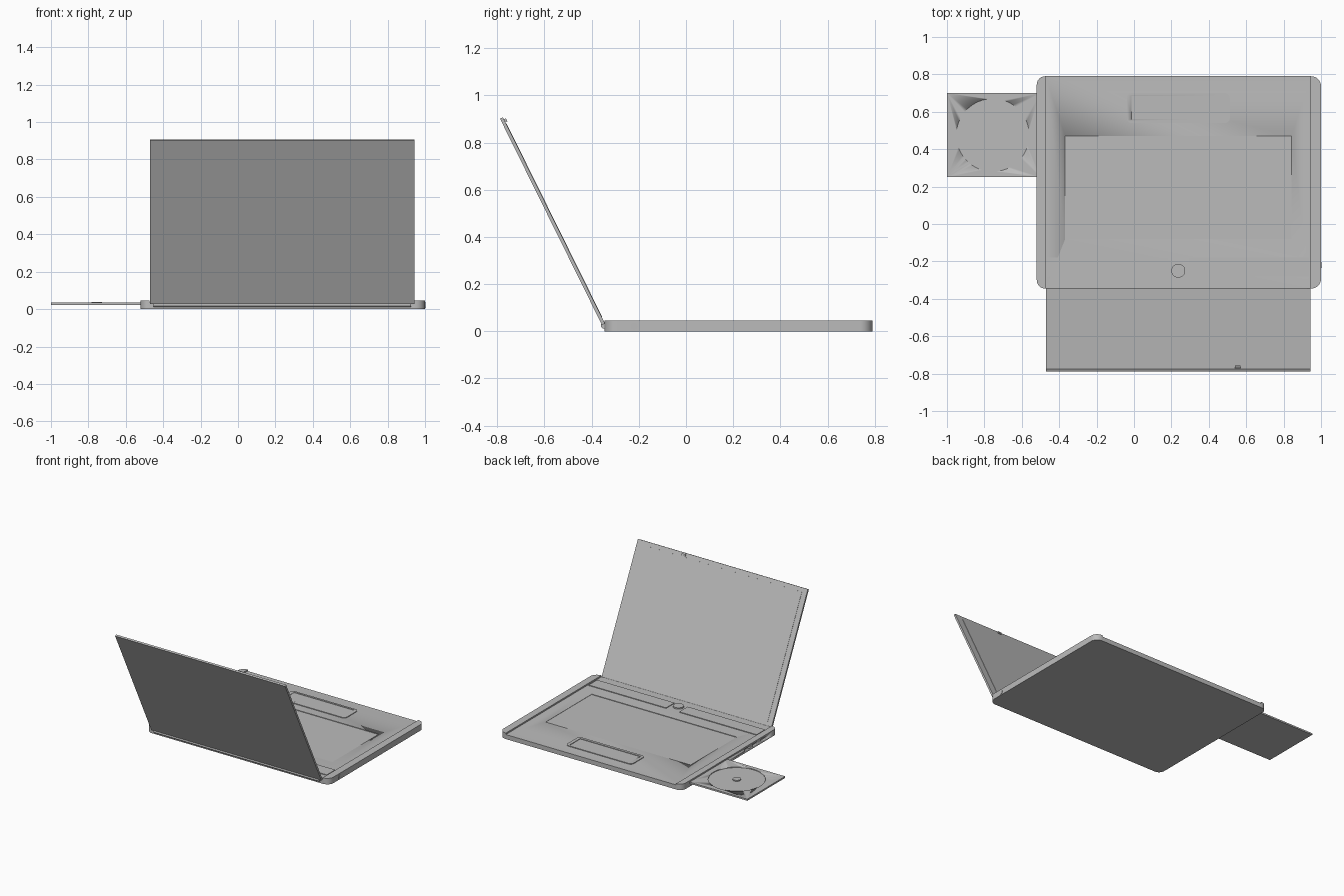
import bpy
import bmesh
import math
from mathutils import Matrix, Vector

cube = bpy.data.objects.get("Cube")
if cube:
    bpy.data.objects.remove(cube)

grey = bpy.data.materials.new("plain grey")
grey.use_nodes = True
grey.diffuse_color = (0.5, 0.5, 0.5, 1)
grey.node_tree.nodes["Principled BSDF"].inputs["Base Color"].default_value = grey.diffuse_color

MID = 0.237                 # centre line of the computer
LEFT, RIGHT = 0.945, -0.472 # inner edges of the side rails
FRONT, BACK = -0.345, 0.79
DECK, RAIL = 0.034, 0.045


def finish(name, bm):
    bmesh.ops.recalc_face_normals(bm, faces=bm.faces)
    mesh = bpy.data.meshes.new(name)
    bm.to_mesh(mesh)
    bm.free()
    mesh.materials.append(grey)
    ob = bpy.data.objects.new(name, mesh)
    bpy.context.collection.objects.link(ob)
    bpy.ops.object.select_all(action="DESELECT")
    ob.select_set(True)
    bpy.context.view_layer.objects.active = ob
    bpy.ops.object.shade_smooth_by_angle(angle=math.radians(35))
    return ob


def slab(name, x0, x1, y0, y1, z0, z1, r_low=0, r_high=0):
    """Upright slab; r_low and r_high round the corners on its -x and +x sides."""
    corners = [(x0, y0, 1, 1, 180, r_low), (x1, y0, -1, 1, 270, r_high),
               (x1, y1, -1, -1, 0, r_high), (x0, y1, 1, -1, 90, r_low)]
    bm = bmesh.new()
    ring = []
    for x, y, sx, sy, start, r in corners:
        steps = 8 if r else 0
        for i in range(steps + 1):
            a = math.radians(start + 90 * i / max(steps, 1))
            ring.append(bm.verts.new((x + r * (sx + math.cos(a)) if r else x,
                                      y + r * (sy + math.sin(a)) if r else y, z0)))
    base = bm.faces.new(ring)
    top = bmesh.ops.extrude_face_region(bm, geom=[base], use_keep_orig=True)["geom"]
    moved = [v for v in top if isinstance(v, bmesh.types.BMVert)]
    bmesh.ops.translate(bm, verts=moved, vec=(0, 0, z1 - z0))
    return finish(name, bm)


def cylinder(name, centre, radius, length, axis="Z", sides=40):
    turn = Matrix.Rotation(math.pi / 2, 4, "Y") if axis == "X" else Matrix()
    bm = bmesh.new()
    bmesh.ops.create_cone(bm, cap_ends=True, segments=sides, radius1=radius, radius2=radius,
                          depth=length, matrix=Matrix.Translation(Vector(centre)) @ turn)
    return finish(name, bm)


def cut(target, cutter):
    mod = target.modifiers.new("recess", "BOOLEAN")
    mod.operation = "DIFFERENCE"
    mod.object = cutter
    bpy.context.view_layer.objects.active = target
    bpy.ops.object.modifier_apply(modifier=mod.name)
    bpy.data.objects.remove(cutter)


# Base: lower deck between two raised side rails
deck = slab("deck", RIGHT, LEFT, FRONT, BACK, 0, DECK)
right_rail = slab("right_rail", -0.52, RIGHT, FRONT, BACK, 0, RAIL, r_low=0.045)
left_rail = slab("left_rail", LEFT, 1.0, FRONT, BACK, 0, RAIL, r_high=0.053)

# Shallow keyboard well
cut(deck, slab("keyboard_cutter", MID - 0.605, MID + 0.605, -0.08, 0.47, DECK - 0.004, 0.1))

# Touchpad: raised rounded frame with a sunken pad
touchpad = slab("touchpad", MID - 0.275, MID + 0.275, 0.54, 0.7, DECK - 0.01, DECK + 0.005,
                r_low=0.025, r_high=0.025)
cut(touchpad, slab("touchpad_cutter", MID - 0.25, MID + 0.25, 0.56, 0.685, DECK + 0.001, 0.1))

# Speaker strips either side of the power button
for name, x0, x1 in (("right_speaker", RIGHT + 0.01, MID - 0.055),
                     ("left_speaker", MID + 0.055, LEFT - 0.01)):
    slab(name, x0, x1, -0.28, -0.18, DECK - 0.01, DECK + 0.005)
cylinder("power_button", (MID, -0.25, DECK), 0.037, 0.02)

# Side sockets
cylinder("power_socket", (0.999, -0.22, 0.021), 0.016, 0.008, "X", 24)
for i in range(3):
    y = 0.02 - 0.1 * i
    cut(right_rail, slab("port_cutter", -0.6, -0.505, y - 0.03, y + 0.03, 0.014, 0.032))

# Disc tray with a round recess and hub
tray = slab("disc_tray", -1.0, -0.5, 0.25, 0.7, 0.022, 0.034)
cut(tray, cylinder("disc_cutter", (-0.755, 0.475, 0.05), 0.195, 0.042, sides=64))
cylinder("tray_hub", (-0.755, 0.475, 0.031), 0.028, 0.012, sides=24)

# Hinge barrel
cylinder("hinge", (MID, -0.349, 0.024), 0.012, LEFT - RIGHT - 0.04, "X", 24)

# Lid, display and camera, built upright and then tilted about the hinge
lid_parts = [
    slab("lid", RIGHT + 0.002, LEFT - 0.002, -0.007, 0.007, 0, 0.975),
    slab("display", -0.43, 0.89, 0.006, 0.009, 0.03, 0.945),
    slab("camera", 0.54, 0.57, 0.006, 0.016, 0.952, 0.966),
]
tilt = Matrix.Translation((0, -0.35, 0.03)) @ Matrix.Rotation(math.radians(26.3), 4, "X")
for part in lid_parts:
    part.data.transform(tilt)
